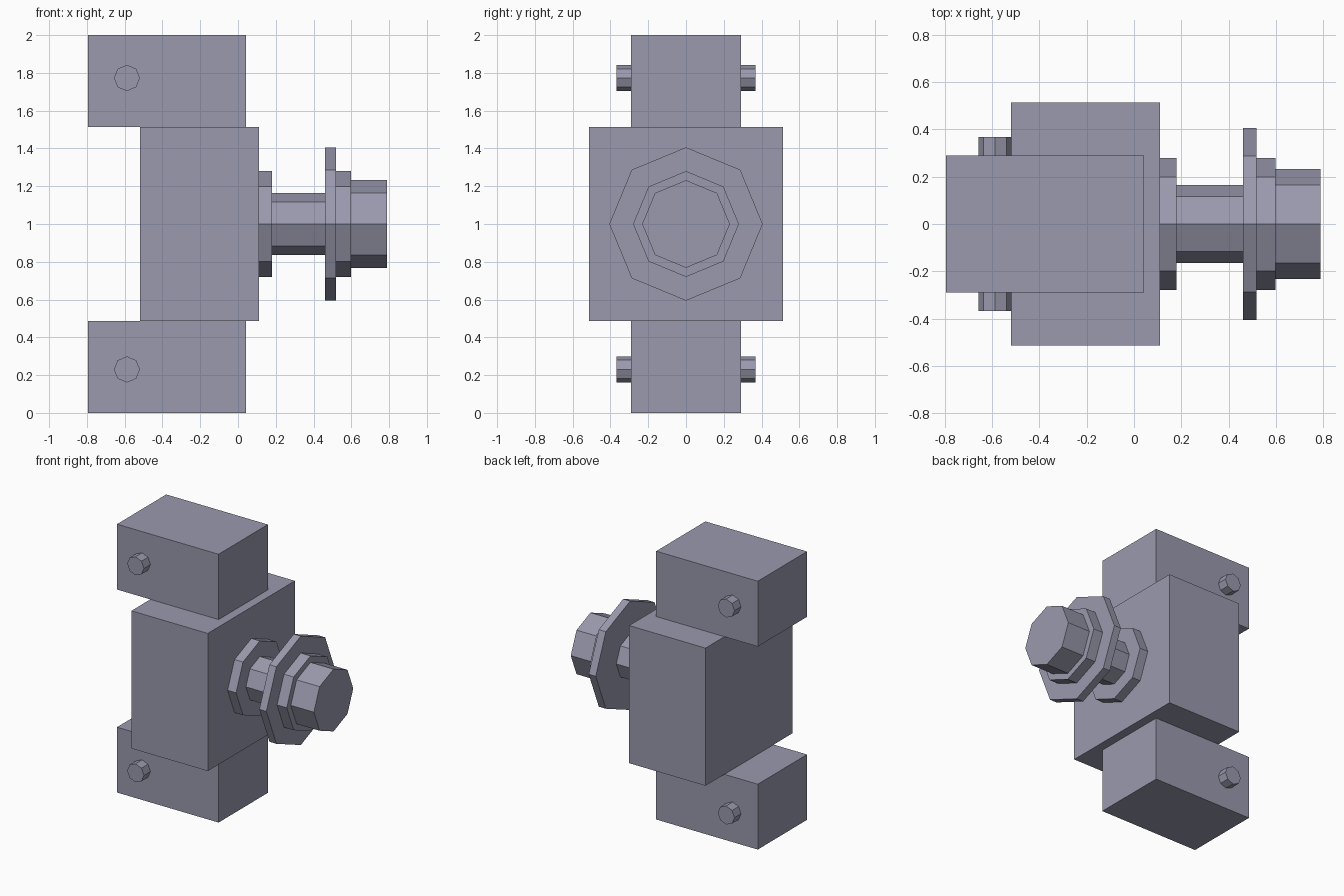
import bpy
import math

cube = bpy.data.objects.get("Cube")
if cube:
    bpy.data.objects.remove(cube, do_unlink=True)

# Single blue-grey metal colour
metal = bpy.data.materials.new("blue grey metal")
metal.use_nodes = True
colour = (0.32, 0.32, 0.42, 1.0)
metal.diffuse_color = colour
metal.node_tree.nodes["Principled BSDF"].inputs["Base Color"].default_value = colour


def finish(name):
    obj = bpy.context.object
    obj.name = name
    obj.data.name = name
    obj.data.materials.append(metal)
    return obj


def box(name, x, y, z):
    """Box from (min, max) ranges on each axis."""
    ranges = (x, y, z)
    bpy.ops.mesh.primitive_cube_add(size=1, location=[(a + b) / 2 for a, b in ranges])
    obj = finish(name)
    obj.scale = [b - a for a, b in ranges]
    bpy.ops.object.transform_apply(location=False, rotation=False, scale=True)


def octagon(name, axis, start, end, radius, centre):
    """Eight-sided cylinder along x or y, with corners on the main axes."""
    mid = (start + end) / 2
    if axis == "x":
        loc, rot = (mid, centre[0], centre[1]), (0, math.pi / 2, 0)
    else:
        loc, rot = (centre[0], mid, centre[1]), (math.pi / 2, 0, 0)
    bpy.ops.mesh.primitive_cylinder_add(vertices=8, radius=radius, depth=end - start,
                                        location=loc, rotation=rot)
    finish(name)


# Central housing and the two mounting blocks
box("housing", (-0.52, 0.11), (-0.513, 0.513), (0.487, 1.513))
box("lower_block", (-0.795, 0.043), (-0.29, 0.29), (0, 0.487))
box("upper_block", (-0.795, 0.043), (-0.29, 0.29), (1.513, 2))

# Bolt heads on both sides of each block
for level, z in (("lower", 0.23), ("upper", 1.773)):
    octagon(level + "_front_bolt", "y", -0.367, -0.29, 0.069, (-0.588, z))
    octagon(level + "_back_bolt", "y", 0.29, 0.367, 0.069, (-0.588, z))

# Stepped spindle, from the housing outwards
spindle = [
    ("inner_collar", 0.11, 0.18, 0.28),
    ("shaft", 0.18, 0.46, 0.164),
    ("flange", 0.46, 0.518, 0.406),
    ("outer_collar", 0.518, 0.598, 0.28),
    ("end_cap", 0.598, 0.788, 0.232),
]
for name, start, end, radius in spindle:
    octagon(name, "x", start, end, radius, (0, 1.0))
